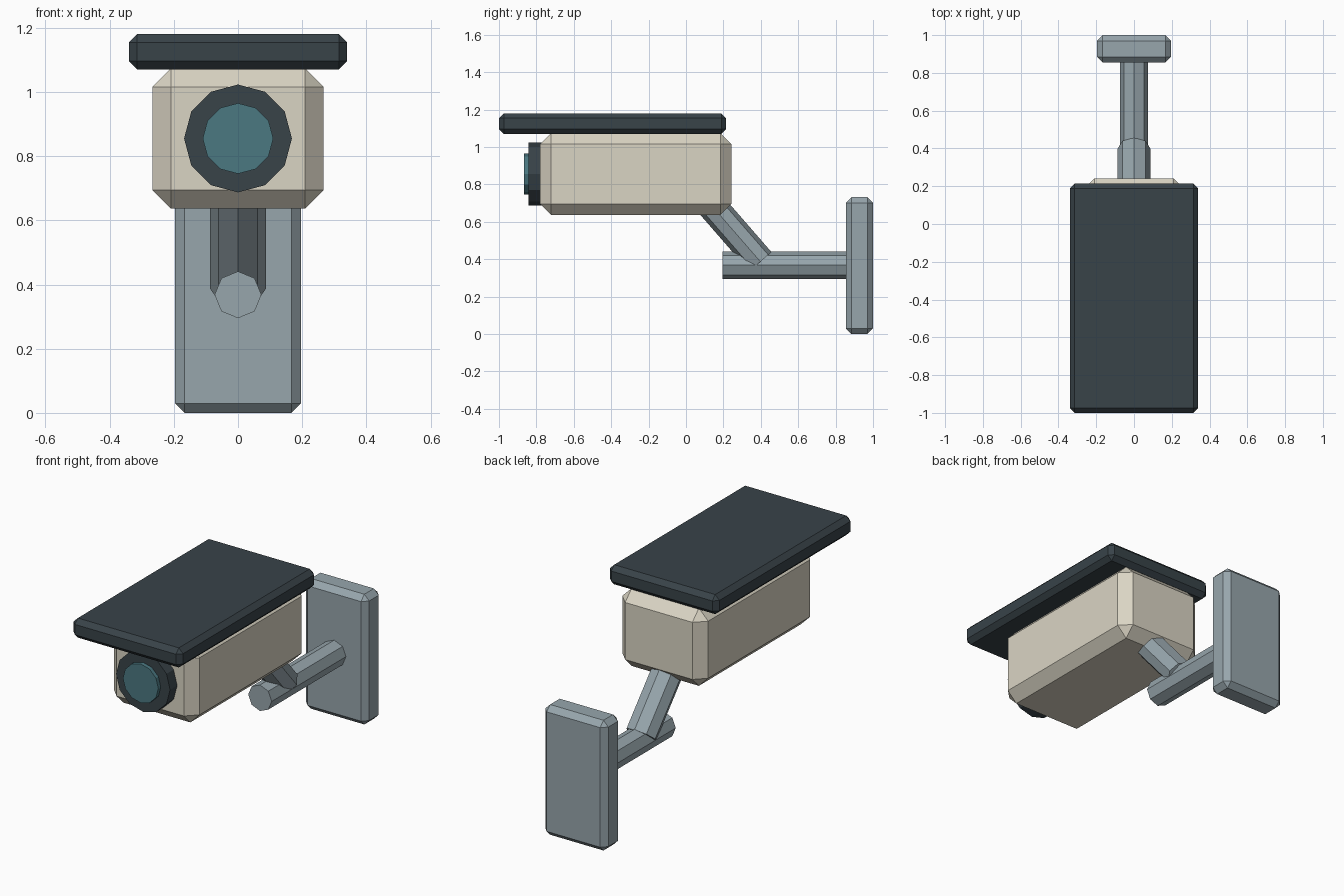
import bpy, bmesh, math
from mathutils import Vector

cube = bpy.data.objects.get("Cube")
if cube:
    bpy.data.objects.remove(cube, do_unlink=True)


def make_material(name, rgb):
    mat = bpy.data.materials.new(name)
    mat.use_nodes = True
    color = (*rgb, 1.0)
    mat.diffuse_color = color
    mat.node_tree.nodes["Principled BSDF"].inputs["Base Color"].default_value = color
    return mat


CREAM = make_material("cream housing", (0.70, 0.66, 0.55))
SLATE = make_material("dark slate", (0.04, 0.056, 0.066))
METAL = make_material("blue grey metal", (0.31, 0.38, 0.415))
GLASS = make_material("teal glass", (0.07, 0.188, 0.222))


def add_object(name, bm, mat):
    bmesh.ops.recalc_face_normals(bm, faces=bm.faces)
    mesh = bpy.data.meshes.new(name)
    bm.to_mesh(mesh)
    bm.free()
    mesh.materials.append(mat)
    obj = bpy.data.objects.new(name, mesh)
    bpy.context.scene.collection.objects.link(obj)
    return obj


def chamfered_box(name, low, high, chamfer, mat):
    low, high = Vector(low), Vector(high)
    size = high - low
    bm = bmesh.new()
    bmesh.ops.create_cube(bm, size=1)
    for v in bm.verts:
        v.co = Vector(c * s for c, s in zip(v.co, size))
    bmesh.ops.bevel(bm, geom=bm.edges[:], offset=chamfer, segments=1,
                    profile=0.5, affect='EDGES')
    obj = add_object(name, bm, mat)
    obj.location = (low + high) / 2
    return obj


def rod(name, start, end, radius, sides, mat, depth_scale=1.0):
    # Prism between two points, with a corner at the top and at each side
    start, end = Vector(start), Vector(end)
    axis = (end - start).normalized()
    side = Vector((1, 0, 0))
    up = axis.cross(side)
    bm = bmesh.new()
    rings = []
    for centre in (start, end):
        ring = []
        for i in range(sides):
            a = math.tau * i / sides
            offset = side * math.cos(a) + up * math.sin(a) * depth_scale
            ring.append(bm.verts.new(centre + offset * radius))
        rings.append(ring)
        bm.faces.new(ring)
    for i in range(sides):
        j = (i + 1) % sides
        bm.faces.new((rings[0][i], rings[0][j], rings[1][j], rings[1][i]))
    return add_object(name, bm, mat)


# Housing and overhanging sun shield
chamfered_box("housing", (-0.267, -0.78, 0.637), (0.267, 0.242, 1.074), 0.058, CREAM)
chamfered_box("sun_shield", (-0.34, -1.0, 1.07), (0.34, 0.215, 1.18), 0.026, SLATE)

# Lens ring and glass
rod("lens_ring", (0, -0.76, 0.855), (0, -0.843, 0.855), 0.168, 12, SLATE)
rod("lens_glass", (0, -0.80, 0.855), (0, -0.865, 0.855), 0.11, 12, GLASS)

# Wall plate and two-part bracket
chamfered_box("wall_plate", (-0.196, 0.855, 0), (0.196, 1.0, 0.732), 0.03, METAL)
rod("horizontal_arm", (0, 0.195, 0.368), (0, 0.88, 0.368), 0.073, 8, METAL)
rod("diagonal_arm", (0, 0.398, 0.387), (0, 0.13, 0.695), 0.087, 8, METAL, 0.9)
